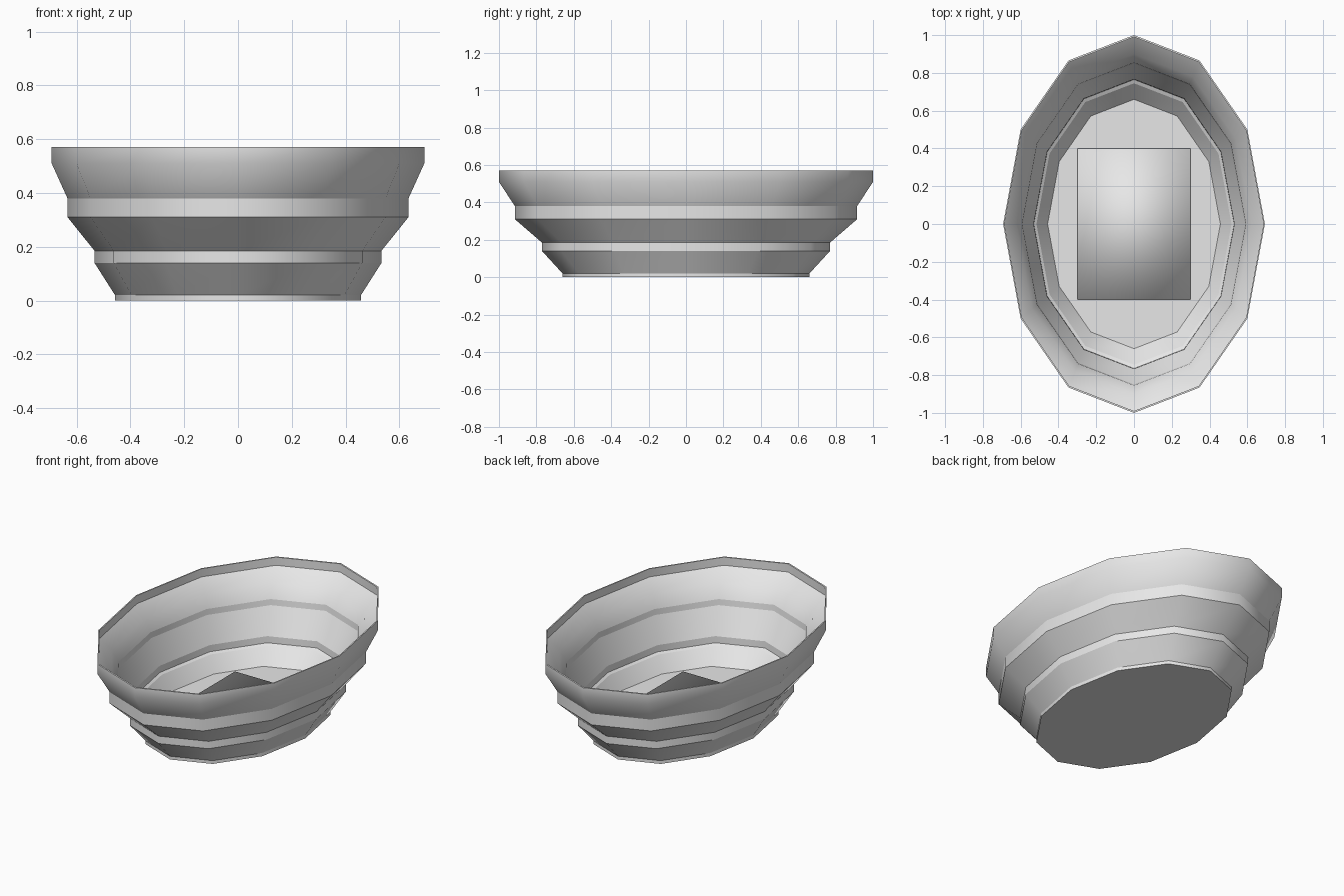
import bpy, bmesh, math

old = bpy.data.objects.get("Cube")
if old:
    bpy.data.objects.remove(old, do_unlink=True)

SIDES = 12
HALF_X, HALF_Y = 0.693, 1.0

grey = bpy.data.materials.new("light_grey")
grey.use_nodes = True
colour = (0.8, 0.8, 0.8, 1)
grey.diffuse_color = colour
grey.node_tree.nodes["Principled BSDF"].inputs["Base Color"].default_value = colour


def finish(bm, name):
    bmesh.ops.recalc_face_normals(bm, faces=bm.faces)
    mesh = bpy.data.meshes.new(name)
    bm.to_mesh(mesh)
    bm.free()
    mesh.materials.append(grey)
    obj = bpy.data.objects.new(name, mesh)
    bpy.context.collection.objects.link(obj)
    return obj


# Stepped oval basin: (scale, height, crisp edge) from the base, over the rim, to the floor
profile = [
    (0.66, 0.0, True), (0.66, 0.02, True),
    (0.77, 0.14, True), (0.77, 0.185, True),
    (0.915, 0.31, True), (0.915, 0.38, True),
    (1.0, 0.51, False), (1.0, 0.57, True),
    (0.99, 0.57, True), (0.99, 0.52, True),
    (0.9, 0.45, False), (0.855, 0.37, True),
    (0.85, 0.335, True), (0.767, 0.18, True),
    (0.765, 0.14, True), (0.745, 0.13, True),
    (0.66, 0.04, True),
]
bm = bmesh.new()
rings = []
for scale, height, crisp in profile:
    ring = []
    for i in range(SIDES):
        a = math.tau * i / SIDES
        ring.append(bm.verts.new((HALF_X * scale * math.cos(a),
                                  HALF_Y * scale * math.sin(a), height)))
    rings.append(ring)
for low, high in zip(rings, rings[1:]):
    for i in range(SIDES):
        j = (i + 1) % SIDES
        bm.faces.new((low[i], low[j], high[j], high[i]))
bm.faces.new(rings[0])
bm.faces.new(rings[-1])
for face in bm.faces:
    face.smooth = True
for ring, (scale, height, crisp) in zip(rings, profile):
    for i in range(SIDES):
        edge = bm.edges.get((ring[i], ring[(i + 1) % SIDES]))
        edge.smooth = not crisp
finish(bm, "basin")

# Low softly shaded block set in the floor
bm = bmesh.new()
bmesh.ops.create_cube(bm, size=1)
bmesh.ops.scale(bm, vec=(0.6, 0.8, 0.045), verts=bm.verts)
bmesh.ops.translate(bm, vec=(0, 0, 0.0325), verts=bm.verts)
for face in bm.faces:
    face.smooth = True
finish(bm, "floor_block")
